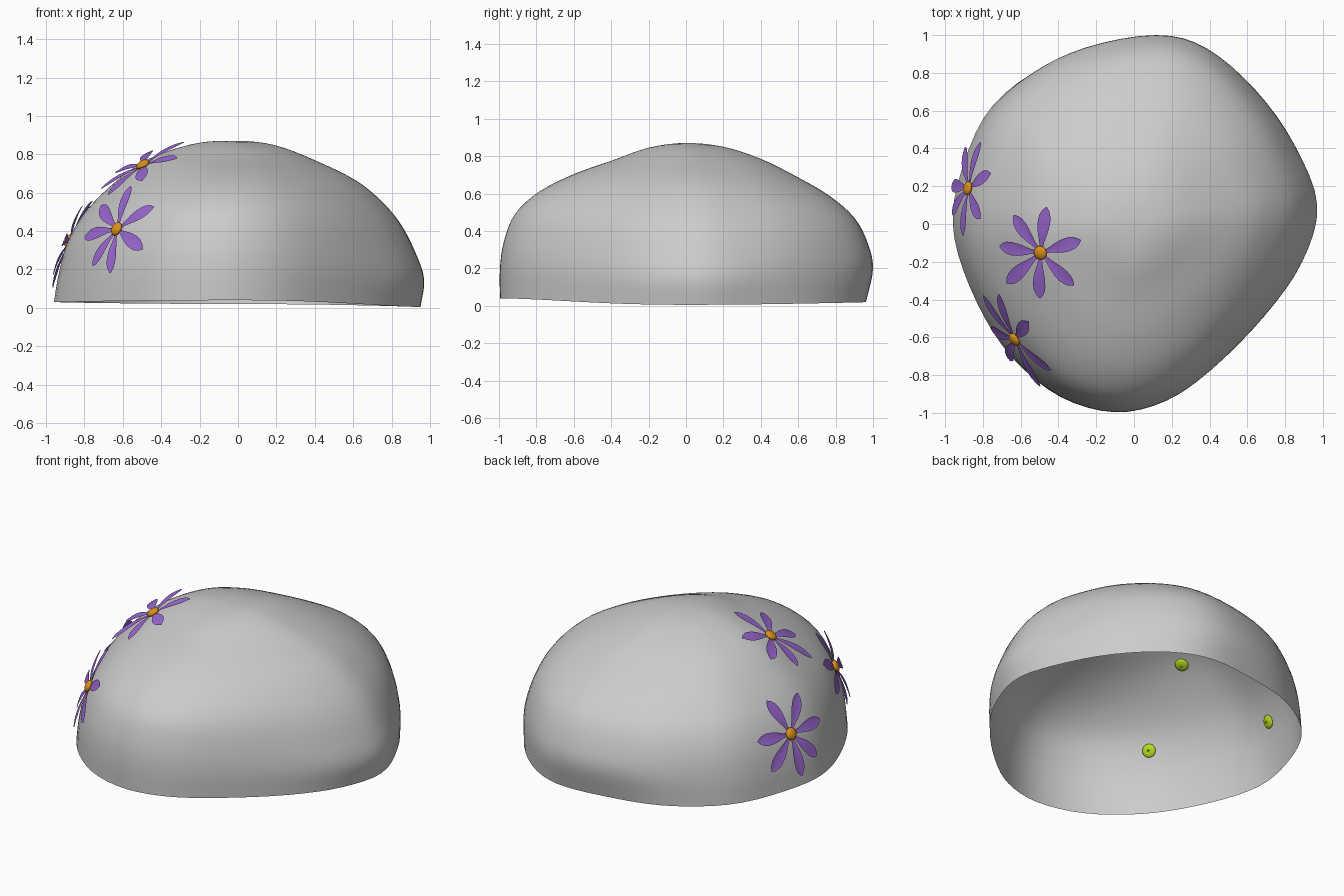
import bpy, bmesh, math
from mathutils import Vector, Matrix
from mathutils.bvhtree import BVHTree

if "Cube" in bpy.data.objects:
    bpy.data.objects.remove(bpy.data.objects["Cube"])


def make_object(name, bm, color=None):
    me = bpy.data.meshes.new(name)
    bm.to_mesh(me)
    bm.free()
    for p in me.polygons:
        p.use_smooth = True
    ob = bpy.data.objects.new(name, me)
    bpy.context.collection.objects.link(ob)
    if color:
        mat = bpy.data.materials.new(name + "_paint")
        mat.diffuse_color = (*color, 1)
        mat.use_nodes = True
        mat.node_tree.nodes["Principled BSDF"].inputs["Base Color"].default_value = mat.diffuse_color
        me.materials.append(mat)
    return ob


def spline(a, b, c, d, t):
    return 0.5 * (2*b + (c - a)*t + (2*a - 5*b + 4*c - d)*t*t + (3*b - a - 3*c + d)*t**3)


# Boulder plan outline (counter-clockwise)
OUTLINE = [Vector(p) for p in (
    (.97, .1), (.848, .42), (.645, .705), (.385, .93), (.12, 1), (-.26, .935),
    (-.55, .795), (-.795, .566), (-.936, .21), (-.95, -.08), (-.83, -.42),
    (-.648, -.704), (-.39, -.915), (-.1, -.995), (.17, -.935), (.415, -.765),
    (.69, -.485), (.89, -.2))]

# Boulder profiles (share of outline radius, height) towards +x, +y, -x, -y
PROFILES = [[Vector(p) for p in prof] for prof in (
    ((0, .87), (.2, .847), (.41, .77), (.63, .665), (.77, .555), (.87, .44), (.947, .3), (1, .15), (.98, .005)),
    ((0, .87), (.2, .85), (.4, .785), (.6, .685), (.77, .585), (.9, .47), (.97, .34), (1, .2), (.96, .02)),
    ((0, .87), (.2, .862), (.4, .81), (.56, .735), (.715, .615), (.845, .48), (.93, .33), (.975, .17), (1, .03)),
    ((0, .87), (.2, .845), (.4, .775), (.6, .705), (.79, .61), (.92, .49), (.98, .34), (1, .2), (1, .04)))]
# Extra fullness on the diagonals between those directions
FULLNESS = (.055, .02, -.03, .025)


def profile_at(angle):
    q = (angle / (math.pi / 2)) % 4
    i, f = int(q) % 4, q % 1
    diag = math.sin(f * math.pi) ** 2
    f = f * f * (3 - 2 * f)
    prof = [a.lerp(b, f) for a, b in zip(PROFILES[i], PROFILES[(i + 1) % 4])]
    for p in prof[:-1]:
        p.x *= 1 + FULLNESS[i] * diag * (1 - p.x ** 6)
    prof[-1].x += (1 - prof[-1].x) * diag
    return prof


# Boulder shell, open underneath
STEPS = 4
bm = bmesh.new()
apex = bm.verts.new((0, 0, .87))
columns = []
n = len(OUTLINE)
for i in range(n):
    for k in range(STEPS):
        p = spline(*(OUTLINE[(i + j) % n] for j in (-1, 0, 1, 2)), k / STEPS)
        prof = profile_at(math.atan2(p.y, p.x))
        pts = [Vector((-prof[1].x, prof[1].y))] + prof + [2 * prof[-1] - prof[-2]]
        col = []
        for m in range(len(prof) - 1):
            for t in range(1, STEPS + 1):
                s = spline(*pts[m:m + 4], t / STEPS)
                col.append(bm.verts.new((p.x * s.x, p.y * s.x, s.y)))
        columns.append(col)
for i, a in enumerate(columns):
    b = columns[(i + 1) % len(columns)]
    bm.faces.new((apex, a[0], b[0]))
    for j in range(len(a) - 1):
        bm.faces.new((a[j], a[j + 1], b[j + 1], b[j]))
bm.normal_update()
tree = BVHTree.FromBMesh(bm)
make_object("boulder", bm)


def add_petal(bm, base, along, normal):
    """Teardrop sheet, slightly cupped, from the flower centre out to its tip."""
    length = along.length
    along = along.normalized()
    side = normal.cross(along)
    rows = []
    for t, w in ((.08, .008), (.25, .015), (.4, .026), (.55, .034), (.7, .037),
                 (.82, .033), (.92, .022), (1, .004)):
        row = []
        for k in (-1, 0, 1):
            lift = .012 * math.sin(t * math.pi) + .004 * abs(k) - .006 * t
            row.append(bm.verts.new(base + along * length * t + side * w * k + normal * lift))
        rows.append(row)
    for a, b in zip(rows, rows[1:]):
        for k in (0, 1):
            bm.faces.new((a[k], b[k], b[k + 1], a[k + 1]))


def add_button(name, centre, rot, radius, height, color):
    bm = bmesh.new()
    bmesh.ops.create_uvsphere(bm, u_segments=20, v_segments=12, radius=1,
                              matrix=Matrix.Translation(centre) @ rot @ Matrix.Diagonal((radius, radius, height, 1)))
    make_object(name, bm, color)


# Flowers: centre, view axes (right, up), petal tips seen along that view
FLOWERS = {
    "upper_flower": ((-.5, -.155, .755), (1, 0, 0), (0, 1, 0), 189,
                     ((5, 45), (39, 12), (32, -33), (-2, -46), (-35, -31), (-42, 6), (-28, 37))),
    "front_flower": ((-.63, -.61, .41), (1, 0, 0), (0, 0, 1), 192,
                     ((12, 44), (35, 23), (24, -19), (-8, -43), (-26, -36), (-34, -7), (-18, 24))),
    "side_flower": ((-.885, .19, .35), (-.819, -.574, 0), (.243, -.346, .906), 172,
                    ((8, 41), (30, 15), (27, -22), (12, -42), (-18, -38), (-32, -8), (-23, 33)))}

for name, (centre, right, up, scale, tips) in FLOWERS.items():
    base, normal, _, _ = tree.find_nearest(Vector(centre))
    if normal.dot(base) < 0:
        normal = -normal
    right, up = Vector(right), Vector(up)
    view = right.cross(up)
    rot = normal.to_track_quat('Z', 'Y').to_matrix().to_4x4()
    bm = bmesh.new()
    for a, b in tips:
        d = (right * a + up * b) / scale
        d -= view * (d.dot(normal) / view.dot(normal))
        add_petal(bm, base, d, normal)
    make_object(name + "_petals", bm, (.33, .14, .65))
    add_button(name + "_centre", base + normal * .012, rot, .037, .02, (.72, .28, .01))
    add_button(name + "_sepal", base - normal * .008, rot, .04, .014, (.45, .7, .015))
    add_button(name + "_stem", base - normal * .02, rot, .007, .012, (.45, .7, .015))
